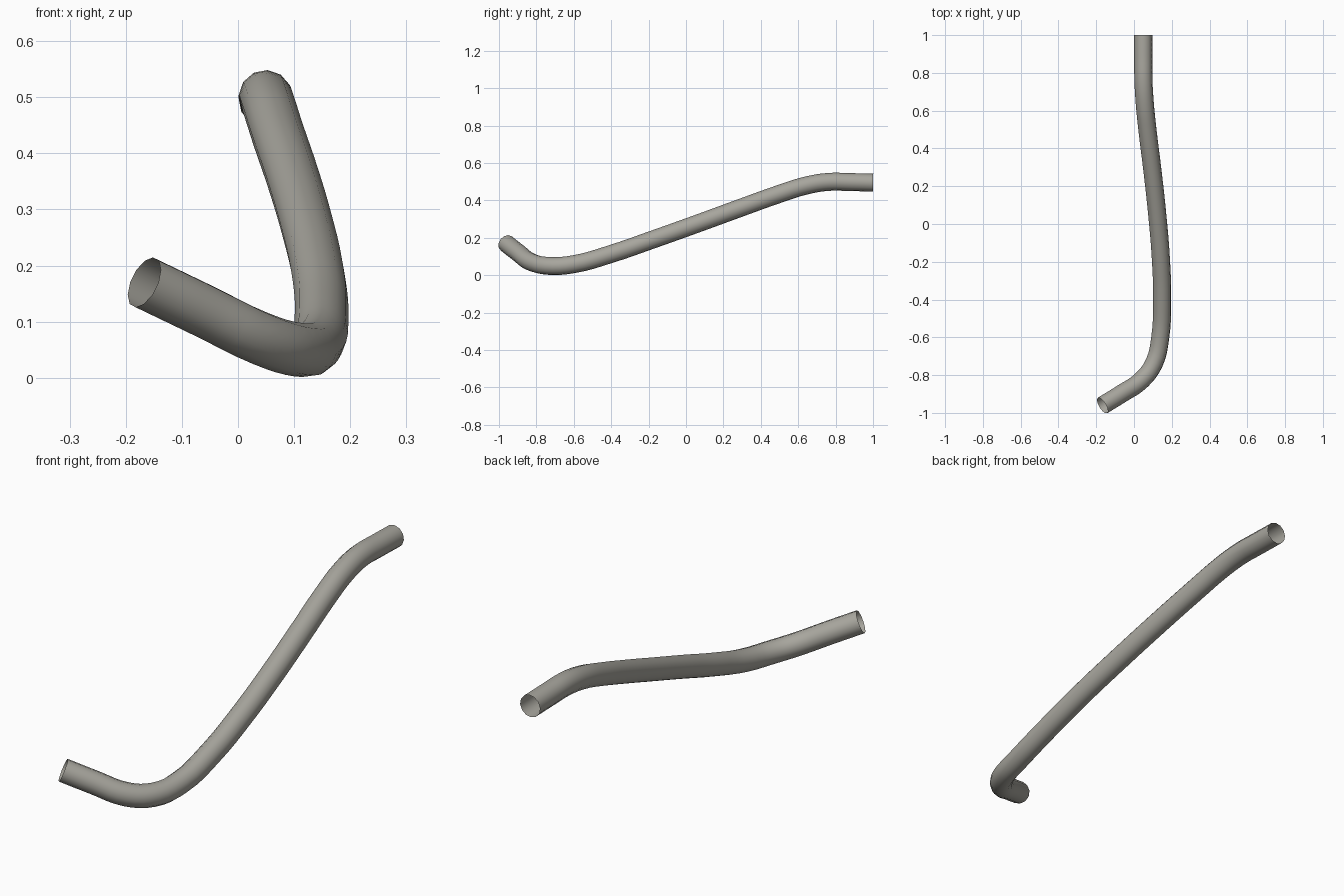
import bpy

if "Cube" in bpy.data.objects:
    bpy.data.objects.remove(bpy.data.objects["Cube"])

# Centre line of the pipe
path = [(-0.167, -0.961, 0.170), (-0.065, -0.898, 0.121), (0.040, -0.827, 0.070),
        (0.107, -0.735, 0.050), (0.139, -0.60, 0.059), (0.149, -0.40, 0.114),
        (0.142, -0.18, 0.190), (0.123, 0.05, 0.272), (0.098, 0.28, 0.356),
        (0.071, 0.50, 0.435), (0.057, 0.64, 0.479), (0.050, 0.76, 0.499),
        (0.049, 0.88, 0.498), (0.049, 1.0, 0.495)]

# Open-ended twelve-sided pipe swept along the path
curve = bpy.data.curves.new("pipe", 'CURVE')
curve.dimensions = '3D'
curve.resolution_u = 4
curve.bevel_depth = 0.048
curve.bevel_resolution = 4
curve.use_fill_caps = False
spline = curve.splines.new('BEZIER')
spline.bezier_points.add(len(path) - 1)
for point, co in zip(spline.bezier_points, path):
    point.co = co
    point.handle_left_type = point.handle_right_type = 'AUTO'
spline.use_smooth = True
pipe = bpy.data.objects.new("pipe", curve)
bpy.context.collection.objects.link(pipe)

# Dull warm grey
metal = bpy.data.materials.new("dull_metal")
metal.diffuse_color = (0.39, 0.38, 0.34, 1)
metal.use_nodes = True
metal.node_tree.nodes["Principled BSDF"].inputs["Base Color"].default_value = metal.diffuse_color
curve.materials.append(metal)
